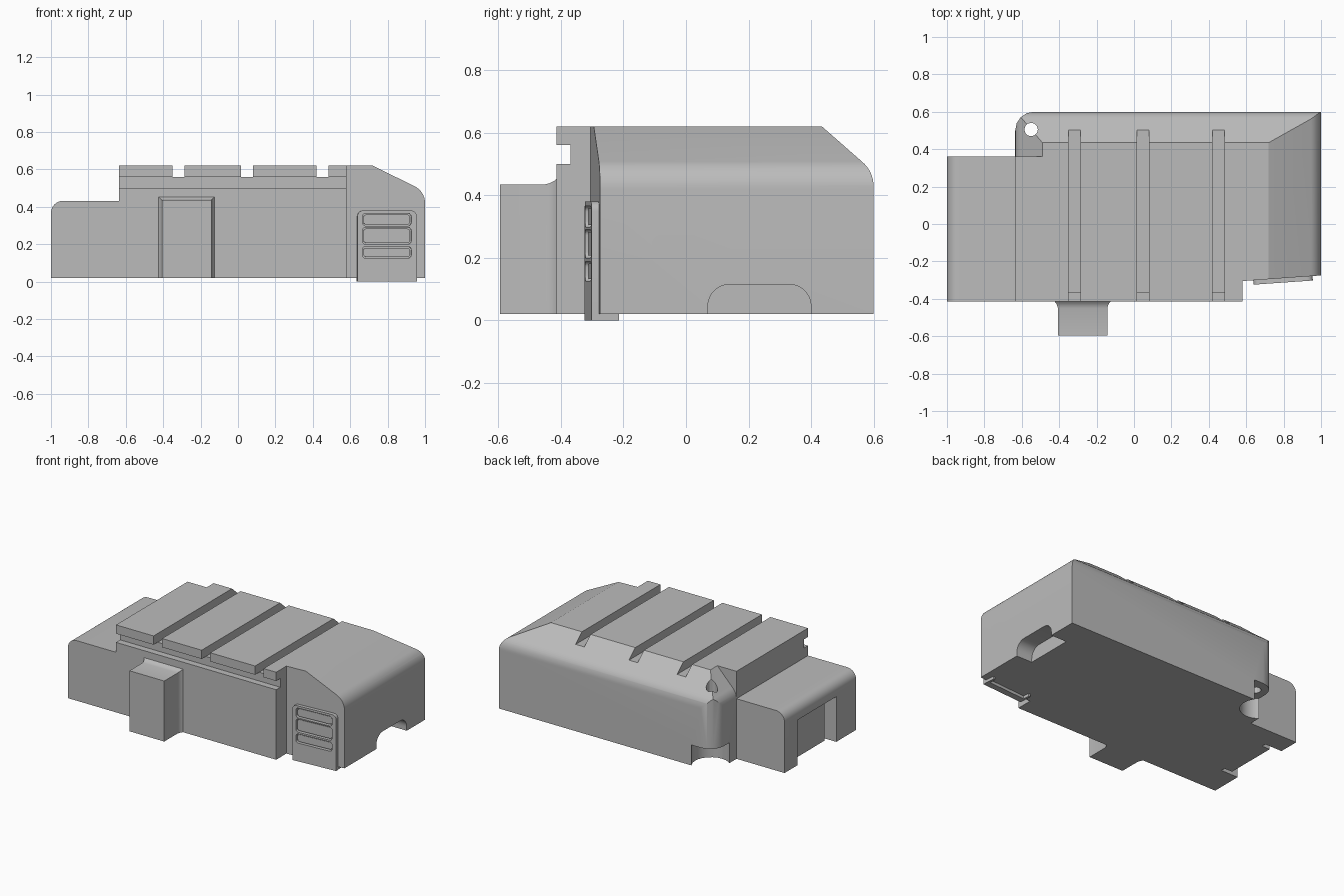
import bpy, bmesh, math
from mathutils import Matrix, Vector

cube = bpy.data.objects.get("Cube")
if cube:
    bpy.data.objects.remove(cube, do_unlink=True)

grey = bpy.data.materials.new("plain grey")
grey.use_nodes = True
grey.diffuse_color = (0.5, 0.5, 0.5, 1)
grey.node_tree.nodes["Principled BSDF"].inputs["Base Color"].default_value = (0.5, 0.5, 0.5, 1)


def finish(name, bm):
    bmesh.ops.recalc_face_normals(bm, faces=bm.faces)
    mesh = bpy.data.meshes.new(name)
    bm.to_mesh(mesh)
    bm.free()
    mesh.materials.append(grey)
    ob = bpy.data.objects.new(name, mesh)
    bpy.context.collection.objects.link(ob)
    return ob


def prism(name, points, axis, lo, hi):
    """Extrude a 2D outline along an axis; the points use the two other axes in order."""
    def place(p, t):
        return {"x": (t, p[0], p[1]), "y": (p[0], t, p[1]), "z": (p[0], p[1], t)}[axis]
    bm = bmesh.new()
    face = bm.faces.new([bm.verts.new(place(p, lo)) for p in points])
    extruded = bmesh.ops.extrude_face_region(bm, geom=[face])["geom"]
    shift = Vector(place((0, 0), hi - lo))
    bmesh.ops.translate(bm, vec=shift, verts=[v for v in extruded if isinstance(v, bmesh.types.BMVert)])
    return finish(name, bm)


def box(name, x, y, z):
    return prism(name, [(x[0], y[0]), (x[1], y[0]), (x[1], y[1]), (x[0], y[1])], "z", *z)


def arc(cx, cy, rx, ry, start, end, steps=8):
    angles = [math.radians(start + (end - start) * i / steps) for i in range(steps + 1)]
    return [(cx + rx * math.cos(a), cy + ry * math.sin(a)) for a in angles]


def rounded(x, z, r):
    return (arc(x[1] - r, z[1] - r, r, r, 0, 90, 5) + arc(x[0] + r, z[1] - r, r, r, 90, 180, 5)
            + arc(x[0] + r, z[0] + r, r, r, 180, 270, 5) + arc(x[1] - r, z[0] + r, r, r, 270, 360, 5))


def activate(ob):
    bpy.ops.object.select_all(action="DESELECT")
    ob.select_set(True)
    bpy.context.view_layer.objects.active = ob


def combine(target, tool, operation="DIFFERENCE"):
    mod = target.modifiers.new("cut", "BOOLEAN")
    mod.operation, mod.object, mod.solver = operation, tool, "EXACT"
    activate(target)
    bpy.ops.object.modifier_apply(modifier=mod.name)
    bpy.data.objects.remove(tool, do_unlink=True)


BASE, TOP = 0.02, 0.62

# Main body: plan outline trimmed by an end profile and a side profile
body = prism("main_body", [(-.635, -.415), (.58, -.415), (.58, -.305), (1, -.275), (1, .6)]
             + arc(-.535, .5, .1, .1, 90, 180, 4), "z", BASE, TOP)
roof_back = [(-.7, -.1), (-.7, TOP), (.435, TOP)] + arc(.5, .43, .1, .1, 50, 0) + [(.6, -.1)]
combine(body, prism("trim", roof_back, "x", -1.2, 1.2), "INTERSECT")
roof_end = [(-.8, -.1), (-.8, TOP), (.72, TOP)] + arc(.9, .42, .1, .1, 62, 0) + [(1, -.1)]
combine(body, prism("trim", roof_end, "y", -1, 1), "INTERSECT")

# Sloping back corner beside the low block
corner = [(-.8, .7), (-.49, .7), (-.49, TOP)] + arc(-.535, .43, .1, .1, 130, 180) + [(-.8, .43)]
combine(body, prism("trim", corner, "y", .36, .8))

# Long front slot and three roof grooves
combine(body, box("slot", (-.8, .7), (-.6, -.37), (.5, .56)))
for left in (-.35, .015, .42):
    combine(body, box("groove", (left, left + .065), (-.6, .8), (.56, .8)))

# End arch, corner recess and vertical pin hole
arch = [(.07, -.1)] + arc(.14, .045, .07, .07, 180, 90) + arc(.33, .045, .07, .07, 90, 0) + [(.4, -.1)]
combine(body, prism("arch", arch, "x", .88, 1.2))
combine(body, prism("recess", arc(-.56, .53, .12, .12, 0, 345, 23), "z", -.1, .16))
combine(body, prism("pin_hole", arc(-.55, .505, .036, .036, 0, 330, 11), "z", -.1, .8))

# Low block with a rounded end and a door recess
block = prism("low_block", [(-.635, BASE), (-.635, .432)] + arc(-.935, .367, .065, .065, 90, 180)
              + [(-1, BASE)], "y", -.415, .36)
combine(block, box("door_recess", (-1.1, -.87), (-.2, .22), (-.1, .33)))
door = box("recessed_door", (-.93, -.87), (-.17, .19), (BASE, .3))

# Front chute, flared where it meets the body
bm = bmesh.new()
rings = []
for y, flare in ((-.595, 0), (-.45, 0), (-.435, .004), (-.422, .011), (-.412, .02)):
    left, right, top = -.407 - flare, -.143 + flare, .435 + flare
    rings.append([bm.verts.new(p) for p in
                  ((left, y, BASE), (right, y, BASE), (right, y, top), (left, y, top))])
for a, b in zip(rings, rings[1:]):
    for i in range(4):
        bm.faces.new((a[i], a[i - 1], b[i - 1], b[i]))
bm.faces.new(rings[0])
bm.faces.new(rings[-1])
chute = finish("front_chute", bm)

# Slatted grille, tilted to follow the front face
outline = [(.637, 0)] + arc(.667, .35, .03, .03, 180, 90, 5) + arc(.925, .35, .03, .03, 90, 0, 5) + [(.955, 0)]
grille = prism("grille", outline, "y", -.313, -.27)
for low, high in ((.125, .188), (.2, .29), (.298, .365)):
    combine(grille, prism("opening", rounded((.663, .925), (low, high), .018), "y", -.4, -.288))
legs = [box("grille_foot", (x, x + .015), (-.3, -.225), (0, .025)) for x in (.637, .94)]
slats = [prism("grille_slat", rounded((.67, .918), z, .014), "y", -.303, -.28)
         for z in ((.132, .181), (.207, .283), (.305, .358))]
pivot = Vector((.8, -.29, 0))
tilt = Matrix.Translation(pivot) @ Matrix.Rotation(math.radians(4), 4, "Z") @ Matrix.Translation(-pivot)
for ob in [grille] + legs + slats:
    ob.data.transform(tilt)

# Smooth the curves, keep the edges sharp
for ob in [body, block, door, chute, grille] + legs + slats:
    activate(ob)
    bpy.ops.object.shade_smooth_by_angle(angle=math.radians(25))
